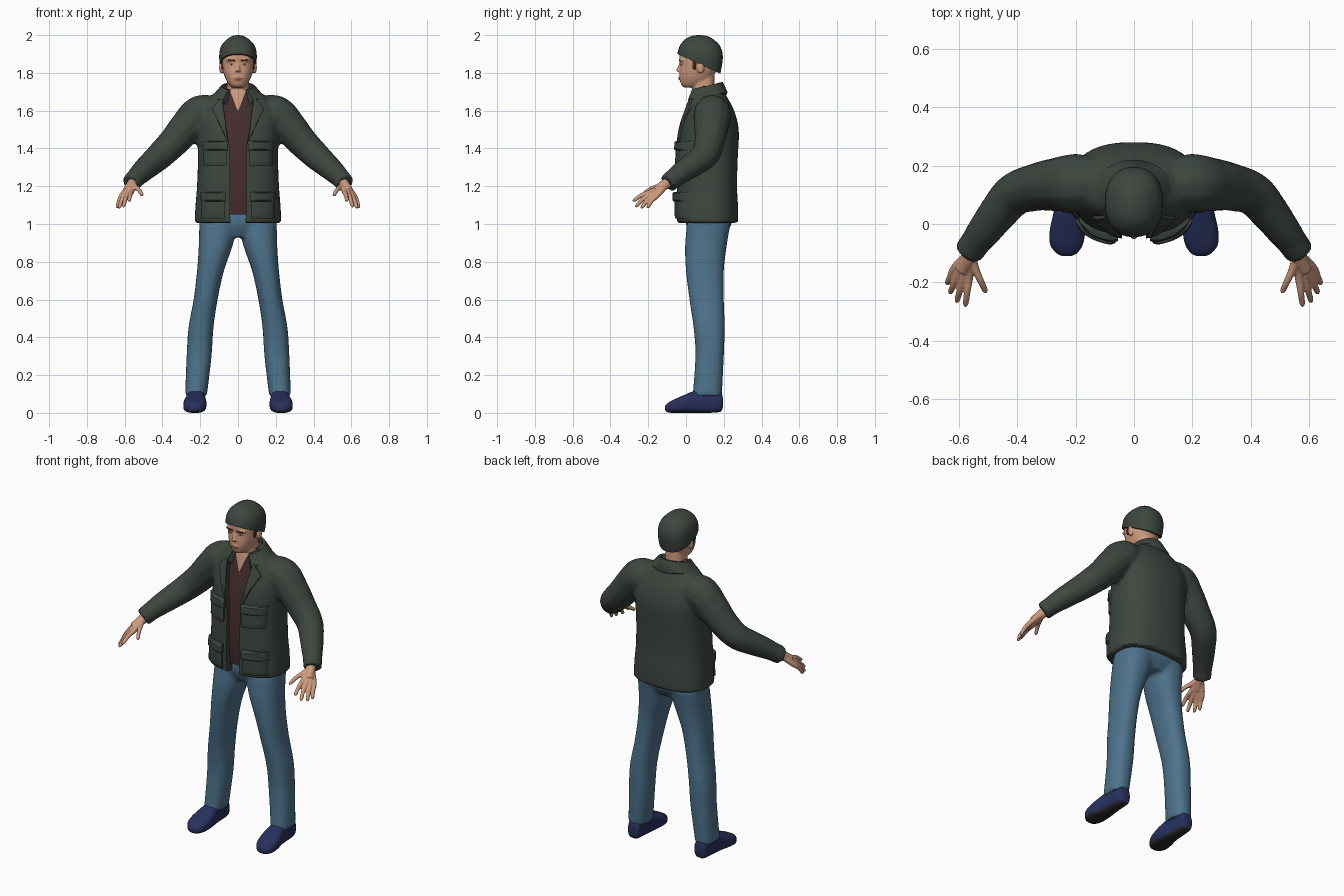
import bpy, bmesh, math
from mathutils import Vector, Matrix
from mathutils.bvhtree import BVHTree

cube = bpy.data.objects.get("Cube")
if cube:
    bpy.data.objects.remove(cube)


def material(name, r, g, b):
    m = bpy.data.materials.new(name)
    m.use_nodes = True
    m.diffuse_color = (r, g, b, 1)
    node = next(n for n in m.node_tree.nodes if n.type == 'BSDF_PRINCIPLED')
    node.inputs["Base Color"].default_value = (r, g, b, 1)
    node.inputs["Roughness"].default_value = 0.8
    return m


GREEN = material("dark_green_grey", .048, .062, .05)
SHIRT = material("maroon", .06, .027, .028)
DENIM = material("denim_blue", .075, .17, .26)
SHOE = material("navy", .022, .03, .11)
SOLE = material("sole_black", .02, .022, .02)
SKIN = material("skin", .62, .33, .21)
BROWN = material("dark_brown", .045, .02, .015)
LIP = material("lip", .36, .15, .11)
WHITE = material("eye_white", .5, .42, .36)


def to_mesh(bm):
    bmesh.ops.recalc_face_normals(bm, faces=bm.faces[:])
    me = bpy.data.meshes.new("part")
    bm.to_mesh(me)
    bm.free()
    return me


def place(name, me, *mats, angle=40):
    """Link a mesh as a named, smooth-shaded object."""
    ob = bpy.data.objects.new(name, me)
    me.name = name
    bpy.context.collection.objects.link(ob)
    me.materials.clear()
    for m in mats:
        me.materials.append(m)
    bpy.ops.object.select_all(action='DESELECT')
    ob.select_set(True)
    bpy.context.view_layer.objects.active = ob
    bpy.ops.object.shade_smooth_by_angle(angle=math.radians(angle))
    return ob


def evaluated(ob):
    """Mesh of an object with modifiers applied; the object is removed."""
    dg = bpy.context.evaluated_depsgraph_get()
    me = bpy.data.meshes.new_from_object(ob.evaluated_get(dg))
    bpy.data.objects.remove(ob)
    return me


def temp(data):
    ob = bpy.data.objects.new("temp", data)
    bpy.context.collection.objects.link(ob)
    return ob


def loft(rows, power=2.3, axis='z', n=32, steps=4):
    """Skin rounded sections: (t, x0, x1, a0, a1) or symmetric (t, half, a0, a1)."""
    rows = [Vector(r if len(r) == 5 else (r[0], -r[1], *r[1:])) for r in rows]
    fine = []
    for i in range(len(rows) - 1):
        a, b = rows[i], rows[i + 1]
        ta = (b - rows[max(i - 1, 0)]) / 2
        tb = (rows[min(i + 2, len(rows) - 1)] - a) / 2
        for s in (k / steps for k in range(steps)):
            fine.append(a + ta * s + (3 * (b - a) - 2 * ta - tb) * s**2
                        + (2 * (a - b) + ta + tb) * s**3)
    fine.append(rows[-1])
    bm, rings = bmesh.new(), []
    for t, x0, x1, a0, a1 in fine:
        ring = []
        for k in range(n):
            c, s = math.cos(math.tau * k / n), math.sin(math.tau * k / n)
            c, s = (math.copysign(abs(q) ** (2 / power), q) for q in (c, s))
            u, v = (x0 + x1 + (x1 - x0) * c) / 2, (a0 + a1 + (a1 - a0) * s) / 2
            ring.append(bm.verts.new((u, v, t) if axis == 'z' else (u, t, v)))
        rings.append(ring)
    for a, b in zip(rings, rings[1:]):
        for k in range(n):
            bm.faces.new((a[k], a[k - 1], b[k - 1], b[k]))
    bm.faces.new(rings[0])
    bm.faces.new(rings[-1])
    return to_mesh(bm)


def tube(points):
    """Round tube through (x, y, z, radius) points."""
    cu = bpy.data.curves.new("path", 'CURVE')
    cu.dimensions, cu.bevel_depth, cu.bevel_resolution = '3D', 1, 4
    cu.resolution_u, cu.use_fill_caps = 6, True
    sp = cu.splines.new('BEZIER')
    sp.bezier_points.add(len(points) - 1)
    for bp, p in zip(sp.bezier_points, points):
        bp.co, bp.radius = p[:3], p[3]
        bp.handle_left_type = bp.handle_right_type = 'AUTO'
    bm = bmesh.new()
    bm.from_mesh(evaluated(temp(cu)))
    bmesh.ops.remove_doubles(bm, verts=bm.verts[:], dist=.0002)
    return to_mesh(bm)


def ball(loc, radii):
    bm = bmesh.new()
    bmesh.ops.create_uvsphere(bm, u_segments=20, v_segments=12, radius=1,
                              matrix=Matrix.Translation(loc) @ Matrix.Diagonal((*radii, 1)))
    return to_mesh(bm)


def flip(me):
    other = me.copy()
    other.transform(Matrix.Scale(-1, 4, (1, 0, 0)))
    other.flip_normals()
    return other


def join(meshes):
    bm = bmesh.new()
    for me in meshes:
        bm.from_mesh(me)
    return to_mesh(bm)


def fuse(meshes, voxel, smoothing, cutter=None):
    """Blend overlapping volumes into one skin, then optionally cut it."""
    ob = temp(join(meshes))
    re = ob.modifiers.new("blend", 'REMESH')
    re.mode, re.voxel_size = 'VOXEL', voxel
    sm = ob.modifiers.new("soften", 'SMOOTH')
    sm.factor, sm.iterations = .5, smoothing
    if cutter:
        cut = ob.modifiers.new("cut", 'BOOLEAN')
        cut.operation, cut.solver, cut.object = 'DIFFERENCE', 'EXACT', cutter
    return evaluated(ob)


def tree(me):
    bm = bmesh.new()
    bm.from_mesh(me)
    return BVHTree.FromBMesh(bm)


def patch(name, corners, target, mat, t, side=1, n=8):
    """Plate that follows the front of a target surface; corners are (x, z)."""
    a, b, c, d = (Vector((x * side, z)) for x, z in corners)
    bm, grid = bmesh.new(), []
    for i in range(n + 1):
        for j in range(n + 1):
            u, v = i / n, j / n
            p = a.lerp(b, u).lerp(d.lerp(c, u), v)
            hit = target.ray_cast(Vector((p.x, -1, p.y)), Vector((0, 1, 0)))[0]
            rim = i in (0, n) or j in (0, n)
            y = (hit.y if hit else 0) - t * (.7 if rim else 1)
            grid.append(bm.verts.new((p.x, y, p.y)))
    for i in range(n):
        for j in range(n):
            k = i * (n + 1) + j
            bm.faces.new((grid[k], grid[k + 1], grid[k + n + 2], grid[k + n + 1]))
    new = bmesh.ops.extrude_face_region(bm, geom=bm.faces[:])["geom"]
    bmesh.ops.translate(bm, vec=(0, t + .004, 0),
                        verts=[g for g in new if isinstance(g, bmesh.types.BMVert)])
    return place(name, to_mesh(bm), mat)


SIDES = ((1, "left"), (-1, "right"))

# Jeans
leg = loft([(.09, .165, .28, .035, .19), (.3, .14, .272, .05, .2), (.45, .13, .262, .04, .205),
            (.6, .108, .235, .018, .2), (.75, .075, .217, 0, .2), (.88, .03, .208, -.005, .215),
            (1, .0, .205, .005, .235)])
pelvis = loft([(.93, .16, .03, .2), (1, .205, 0, .24), (1.09, .2, .005, .24)])
place("jeans", fuse([leg, flip(leg), pelvis], .01, 4), DENIM)

# Shoes with a dark sole
shoe = loft([(.195, .2, .24, .03, .08), (.18, .185, .26, .005, .11), (.1, .18, .268, 0, .125),
             (.04, .172, .275, 0, .115), (-.02, .167, .288, 0, .09), (-.07, .175, .287, 0, .068),
             (-.1, .195, .265, .004, .05), (-.11, .215, .245, .015, .035)], 2.8, 'y')
for side, word in SIDES:
    ob = place(word + "_shoe", shoe.copy() if side > 0 else flip(shoe), SHOE, SOLE)
    for f in ob.data.polygons:
        f.material_index = int(f.center.z < .014)

# Jacket body and sleeves, with the front opening cut out
torso = loft([(1.005, .23, -.048, .275), (1.1, .225, -.05, .275), (1.2, .217, -.05, .27),
              (1.35, .212, -.045, .274), (1.46, .215, -.035, .28), (1.53, .22, -.022, .275),
              (1.6, .205, 0, .255), (1.66, .165, .018, .225), (1.7, .115, .03, .2),
              (1.73, .085, .04, .18)], 2.5, n=48)
sleeve = tube([(.12, .14, 1.59, .09), (.2, .14, 1.58, .102), (.27, .135, 1.515, .092),
               (.34, .125, 1.435, .082), (.41, .1, 1.365, .075), (.46, .045, 1.32, .068),
               (.51, -.02, 1.275, .06), (.54, -.06, 1.245, .053), (.567, -.098, 1.215, .052)])
half = [(.04, .9), (.044, 1.4), (.085, 1.68), (.085, 1.85)]
bm = bmesh.new()
face = bm.faces.new([bm.verts.new((x, -.3, z)) for x, z in
                     half + [(-x, z) for x, z in reversed(half)]])
new = bmesh.ops.extrude_face_region(bm, geom=[face])["geom"]
bmesh.ops.translate(bm, vec=(0, .39, 0),
                    verts=[g for g in new if isinstance(g, bmesh.types.BMVert)])
cutter = temp(to_mesh(bm))
cutter.hide_render = True
body = fuse([torso, sleeve, flip(sleeve)], .011, 4, cutter)
bpy.data.objects.remove(cutter)
place("jacket", body, GREEN)

# Folded collar around the neck
bm, rings = bmesh.new(), []
for k in range(33):
    a = math.radians(-145 + 290 * k / 32)
    drop = .022 * (1 - math.cos(a))
    rings.append([bm.verts.new((r * math.sin(a), .105 + q * math.cos(a), z - drop))
                  for r, q, z in ((.072, .07, 1.67), (.074, .076, 1.75), (.09, .09, 1.752),
                                  (.138, .115, 1.698), (.125, .105, 1.675))])
for a, b in zip(rings, rings[1:]):
    for k in range(5):
        bm.faces.new((a[k], a[k - 1], b[k - 1], b[k]))
bm.faces.new(rings[0])
bm.faces.new(rings[-1])
place("jacket_collar", to_mesh(bm), GREEN, angle=50)

# Lapels, pockets and flaps
front = tree(torso)
for side, word in SIDES:
    patch(word + "_lapel", [(.086, 1.67), (.14, 1.61), (.085, 1.5), (.046, 1.41)],
          front, GREEN, .014, side)
    for level, x0, x1, z0, z1 in (("chest", .06, .185, 1.31, 1.42), ("hip", .07, .195, 1.03, 1.15)):
        patch(f"{word}_{level}_pocket", [(x0, z0), (x1, z0), (x1, z1), (x0, z1)],
              front, GREEN, .017, side)
        patch(f"{word}_{level}_flap", [(x0 - .006, z1 - .03), (x1 + .004, z1 - .03),
              (x1 + .004, z1 + .02), (x0 - .006, z1 + .02)], front, GREEN, .026, side)

# Shirt and the bare V at the neck
shirt = loft([(1.05, .15, -.018, .2), (1.2, .15, -.028, .2), (1.4, .15, -.022, .2),
              (1.53, .15, -.003, .2), (1.6, .13, .014, .19), (1.66, .1, .026, .18),
              (1.715, .068, .036, .16)])
place("shirt", shirt, SHIRT)
patch("neck_opening", [(-.045, 1.712), (.045, 1.712), (.002, 1.6), (-.002, 1.6)],
      tree(shirt), SKIN, .004)

# Head, neck, nose and ears
skull = loft([(1.722, .028, -.008, .06), (1.735, .045, -.024, .1), (1.765, .064, -.032, .135),
              (1.8, .077, -.034, .155), (1.84, .085, -.031, .17), (1.88, .087, -.036, .18),
              (1.92, .085, -.03, .178), (1.96, .065, 0, .15), (1.985, .03, .03, .11)])
neck = loft([(1.6, .075, .05, .17), (1.68, .06, .036, .155), (1.8, .058, .03, .15)])
nose = tube([(0, -.022, 1.862, .008), (0, -.036, 1.825, .01), (0, -.041, 1.807, .014)])
ear = ball((.088, .077, 1.828), (.012, .02, .032))
brow = ball((.035, -.022, 1.868), (.03, .014, .008))
mouth = ball((0, -.022, 1.771), (.03, .018, .014))
head = fuse([skull, neck, nose, ear, flip(ear), brow, flip(brow), mouth], .005, 3)
place("head", head, SKIN, angle=70)

# Face details
face = tree(head)
for side, word in SIDES:
    patch(word + "_eye", [(.02, 1.844), (.034, 1.851), (.049, 1.845), (.034, 1.838)],
          face, WHITE, .002, side)
    patch(word + "_iris", [(.029, 1.84), (.039, 1.84), (.039, 1.85), (.029, 1.85)],
          face, BROWN, .003, side, 3)
    patch(word + "_eyebrow", [(.014, 1.86), (.054, 1.867), (.054, 1.874), (.014, 1.869)],
          face, BROWN, .003, side)
    burn = ball((.081, .045, 1.845), (.007, .012, .03))
    place(word + "_sideburn", burn if side > 0 else flip(burn), BROWN)
patch("lips", [(-.027, 1.77), (0, 1.781), (.027, 1.77), (0, 1.76)], face, LIP, .002)

# Hair cap, trimmed on a slope from forehead to nape
bm = bmesh.new()
bm.from_mesh(loft([(1.74, .07, .0, .165), (1.8, .088, -.025, .182), (1.85, .097, -.04, .192),
                   (1.9, .099, -.045, .194), (1.945, .088, -.032, .178), (1.98, .056, -.002, .142),
                   (1.995, .028, .03, .11), (2, .008, .06, .08)]))
bmesh.ops.bisect_plane(bm, geom=bm.verts[:] + bm.edges[:] + bm.faces[:],
                       plane_co=(0, -.045, 1.9), plane_no=(0, .46, 1), clear_inner=True)
bmesh.ops.holes_fill(bm, edges=[e for e in bm.edges if e.is_boundary], sides=0)
place("hair", to_mesh(bm), GREEN)

# Hands
wrist = Vector((.56, -.1, 1.215))
parts = [tube([(.545, -.065, 1.24, .03), (.562, -.11, 1.21, .028), (.588, -.16, 1.175, .024)])]
for base, tip in (((.565, -.185, 1.17), (.577, -.282, 1.12)), ((.584, -.184, 1.16), (.607, -.268, 1.09)),
                  ((.602, -.172, 1.153), (.63, -.238, 1.083)), ((.617, -.156, 1.147), (.64, -.205, 1.085)),
                  ((.543, -.155, 1.195), (.506, -.235, 1.15))):
    base, tip = Vector(base), Vector(tip)
    mid = base.lerp(tip, .5) + Vector((0, 0, .008))
    parts.append(tube([(*wrist, .018), (*base, .0145), (*mid, .0115),
                       (*mid.lerp(tip, .8), .01), (*tip, .005)]))
hand = fuse(parts, .004, 2)
for side, word in SIDES:
    place(word + "_hand", hand.copy() if side > 0 else flip(hand), SKIN, angle=70)
